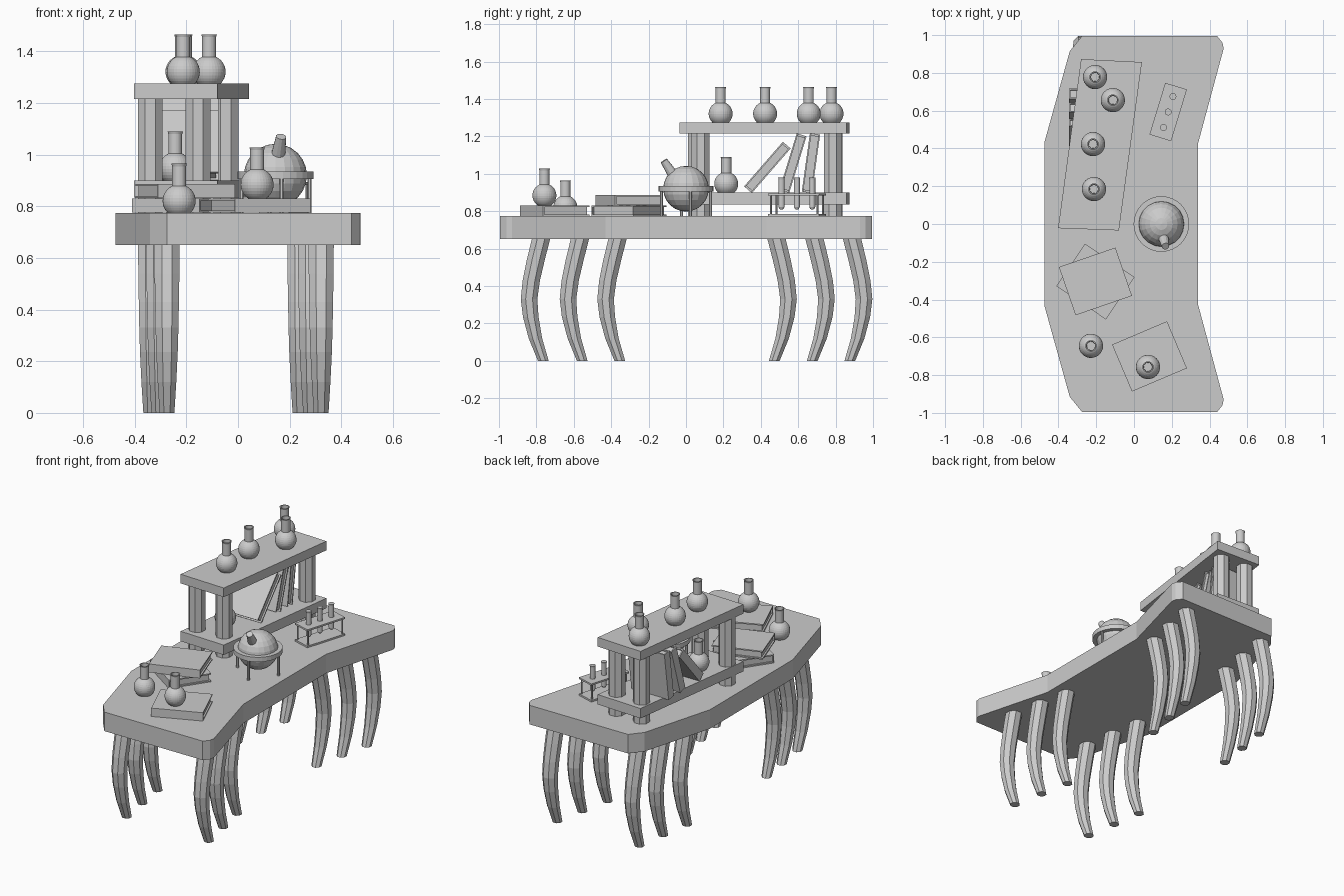
import bpy, bmesh, math
from mathutils import Vector, Matrix

if "Cube" in bpy.data.objects:
    bpy.data.objects.remove(bpy.data.objects["Cube"])

rad = math.radians


def finish(name, bm, loc=(0, 0, 0), rot=(0, 0, 0)):
    bmesh.ops.recalc_face_normals(bm, faces=bm.faces)
    me = bpy.data.meshes.new(name)
    bm.to_mesh(me)
    bm.free()
    ob = bpy.data.objects.new(name, me)
    ob.location, ob.rotation_euler = loc, rot
    bpy.context.collection.objects.link(ob)
    return ob


def slab(name, outline, z0, z1):
    bm = bmesh.new()
    face = bm.faces.new([bm.verts.new((x, y, z0)) for x, y in outline])
    ext = bmesh.ops.extrude_face_region(bm, geom=[face])
    bmesh.ops.translate(bm, vec=(0, 0, z1 - z0),
                        verts=[v for v in ext['geom'] if isinstance(v, bmesh.types.BMVert)])
    return finish(name, bm)


def add_box(bm, lo, hi):
    lo, hi = Vector(lo), Vector(hi)
    m = Matrix.Translation((lo + hi) / 2) @ Matrix.Diagonal((*(hi - lo), 1))
    bmesh.ops.create_cube(bm, size=1, matrix=m)


def add_tube(bm, rings, sides):
    """Loft circles (x, y, z, radius) with capped ends."""
    loops = []
    for x, y, z, r in rings:
        loops.append([bm.verts.new((x + r * math.cos(2 * math.pi * (i + .5) / sides),
                                    y + r * math.sin(2 * math.pi * (i + .5) / sides), z))
                      for i in range(sides)])
    for a, b in zip(loops, loops[1:]):
        for i in range(sides):
            j = (i + 1) % sides
            bm.faces.new((a[i], a[j], b[j], b[i]))
    bm.faces.new(loops[0])
    bm.faces.new(loops[-1])


# Bent table top with clipped corners
half = [(.34, .43), (.475, .93), (.468, .96), (.44, .995), (-.275, .995), (-.34, .915), (-.475, .43)]
slab("table_top", half + [(x, -y) for x, y in reversed(half)], .65, .775)

# Twelve curved legs: z, bow offset, radius
bow = [(0, -.012, .031), (.12, .03, .039), (.235, .055, .045), (.33, .064, .048),
       (.43, .052, .05), (.54, .028, .052), (.66, -.002, .053)]
for side, inner, outer in (("left", -.338, -.275), ("right", .24, .322)):
    for end, ys in ((-1, (-.366, -.567, -.775)), (1, (.484, .687, .888))):
        for i, y in enumerate(ys):
            x = inner + (outer - inner) * i / 2
            bm = bmesh.new()
            add_tube(bm, [(x, y + end * o, z, r) for z, o, r in bow], 8)
            finish(f"{side}_leg_{'back' if end > 0 else 'front'}_{i}", bm)

# Two-tier shelf on four eight-sided columns
board = [(-.402, -.022), (-.08, -.034), (.042, .857), (-.28, .873)]
slab("shelf_lower_board", board, .835, .9)
slab("shelf_upper_board", board, 1.215, 1.275)
for i, (x, y) in enumerate([(-.34, .06), (-.155, .078), (-.047, .785), (-.23, .79)]):
    bm = bmesh.new()
    add_tube(bm, [(x, y, .77, .052), (x, y, 1.22, .052)], 8)
    finish(f"shelf_column_{i}", bm)


# Books: two covers, a spine and inset pages
def book(name, loc, rot):
    d, h, t, c = .135, .158, .0275, .008
    bm = bmesh.new()
    add_box(bm, (-d, -h, -t), (d, h, -t + c))
    add_box(bm, (-d, -h, t - c), (d, h, t))
    add_box(bm, (-d, -h, -t + c), (-d + c, h, t - c))
    add_box(bm, (-d + c, -h + .01, -t + c), (d - .01, h - .01, t - c))
    finish(name, bm, loc, [rad(a) for a in rot])


for i, (y, z, lean) in enumerate([(.435, 1.034, 41), (.572, 1.057, 17), (.668, 1.057, 8)]):
    book(f"leaning_book_{i}", (-.21, y, z), (90 - lean, 0, 0))
book("front_book", (.082, -.701, .803), (0, 0, 113))
book("stack_book_bottom", (-.204, -.305, .803), (0, 0, 56))
book("stack_book_top", (-.204, -.304, .859), (0, 0, 109))


# Round flasks: lathed bulb with a hollow neck
def flask(name, loc):
    prof = [(0, -.018)]
    a0, a1 = -90, 90 - math.degrees(math.asin(.027 / .064))
    for i in range(1, 15):
        a = rad(a0 + (a1 - a0) * i / 14)
        prof.append((.064 * math.cos(a), .046 + .064 * math.sin(a)))
    prof += [(.027, .18), (.03, .19), (.024, .19), (.022, .11), (0, .11)]
    bm = bmesh.new()
    vs = [bm.verts.new((r, 0, z)) for r, z in prof]
    es = [bm.edges.new(p) for p in zip(vs, vs[1:])]
    bmesh.ops.spin(bm, geom=vs + es, cent=(0, 0, 0), axis=(0, 0, 1), angle=2 * math.pi, steps=32)
    bmesh.ops.remove_doubles(bm, verts=bm.verts, dist=1e-5)
    finish(name, bm, loc)


for i, p in enumerate([(-.206, .778, 1.275), (-.112, .656, 1.275), (-.217, .423, 1.275),
                       (-.212, .185, 1.275), (-.243, .215, .9), (-.228, -.645, .775),
                       (.074, -.757, .838)]):
    flask(f"flask_{i}", p)

# Large round vessel with a tilted spout
C = Vector((.145, 0, .92))
bm = bmesh.new()
bmesh.ops.create_uvsphere(bm, u_segments=20, v_segments=12, radius=.122)
finish("vessel_bulb", bm, C)
tip, base = Vector((.167, -.118, 1.07)), Vector((.153, -.06, .98))
axis = tip - base
bm = bmesh.new()
bmesh.ops.create_cone(bm, cap_ends=True, segments=12, radius1=.03, radius2=.02, depth=axis.length)
finish("vessel_spout", bm, (tip + base) / 2, axis.to_track_quat('Z', 'Y').to_euler())

# Ring stand holding the vessel
bm = bmesh.new()
vs = [bm.verts.new((r, 0, z)) for r, z in [(.118, .905), (.147, .905), (.147, .935), (.118, .935)]]
es = [bm.edges.new((vs[i], vs[(i + 1) % 4])) for i in range(4)]
bmesh.ops.spin(bm, geom=vs + es, cent=(0, 0, 0), axis=(0, 0, 1), angle=2 * math.pi, steps=32)
bmesh.ops.remove_doubles(bm, verts=bm.verts, dist=1e-5)
finish("stand_ring", bm, (C.x, C.y, 0))
for i in range(4):
    a = rad(10 + 90 * i)
    x, y = C.x + .134 * math.cos(a), C.y + .134 * math.sin(a)
    bm = bmesh.new()
    add_tube(bm, [(x, y, .775, .009), (x, y, .91, .009)], 8)
    finish(f"stand_leg_{i}", bm)

# Test tube rack: two plates, corner posts, three round-ended tubes
rack = dict(loc=(.181, .593, 0), rot=(0, 0, rad(-17)))
bm = bmesh.new()
for z in (.775, .883):
    add_box(bm, (-.06, -.143, z), (.06, .143, z + .011))
for sx in (-1, 1):
    for sy in (-1, 1):
        x, y = sx * .05, sy * .13
        add_tube(bm, [(x, y, .78, .005), (x, y, .89, .005)], 8)
finish("tube_rack", bm, **rack)
for i in (-1, 0, 1):
    y = i * .086
    bm = bmesh.new()
    add_tube(bm, [(0, y, .808, .004), (0, y, .813, .011), (0, y, .823, .016),
                  (0, y, .97, .016), (0, y, .98, .018)], 16)
    finish(f"test_tube_{i + 1}", bm, **rack)
